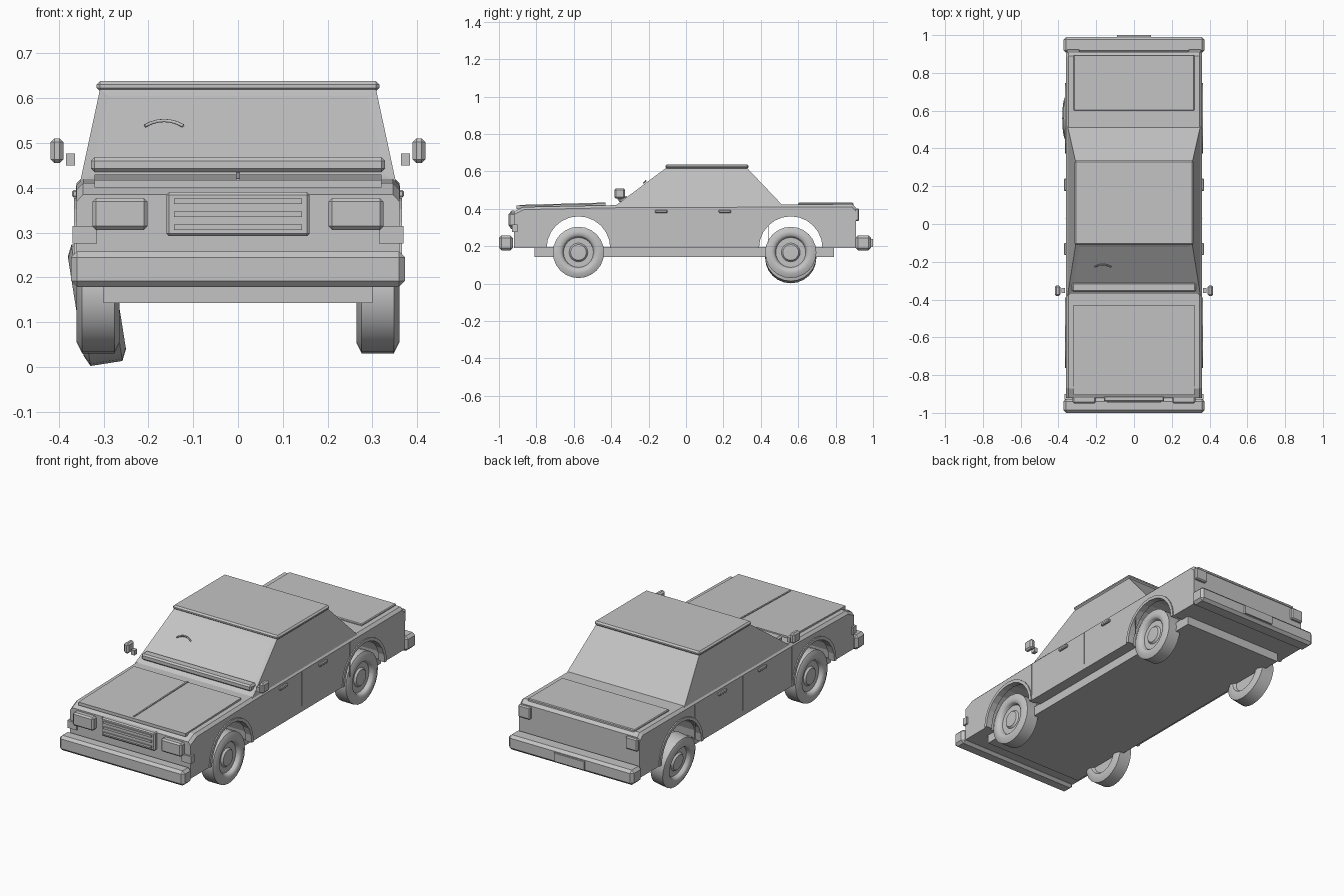
import bpy, bmesh, math
from mathutils import Matrix

cube = bpy.data.objects.get("Cube")
if cube:
    bpy.data.objects.remove(cube, do_unlink=True)

GREY = (0.55, 0.55, 0.55, 1)
mat = bpy.data.materials.new("plain grey")
mat.use_nodes = True
mat.diffuse_color = GREY
mat.node_tree.nodes["Principled BSDF"].inputs["Base Color"].default_value = GREY


def finish(name, bm, smooth=False):
    bmesh.ops.recalc_face_normals(bm, faces=bm.faces)
    me = bpy.data.meshes.new(name)
    bm.to_mesh(me)
    bm.free()
    me.materials.append(mat)
    if smooth:
        me.shade_smooth()
        me.set_sharp_from_angle(angle=math.radians(40))
    ob = bpy.data.objects.new(name, me)
    bpy.context.collection.objects.link(ob)
    return ob


def box(name, x, y, z, bevel=0):
    """Box from (min, max) pairs, optionally with chamfered edges."""
    bm = bmesh.new()
    bmesh.ops.create_cube(bm, size=1)
    for v in bm.verts:
        v.co = [r[0] if c < 0 else r[1] for c, r in zip(v.co, (x, y, z))]
    if bevel:
        bmesh.ops.bevel(bm, geom=bm.edges[:], offset=bevel, segments=1, affect='EDGES')
    return finish(name, bm)


def pair(name, x, y, z, bevel=0):
    box("left_" + name, x, y, z, bevel)
    box("right_" + name, (-x[1], -x[0]), y, z, bevel)


def prism(points, x0, x1):
    """Side outline of (y, z) points extruded across x."""
    bm = bmesh.new()
    face = bm.faces.new([bm.verts.new((x0, y, z)) for y, z in points])
    new = bmesh.ops.extrude_face_region(bm, geom=[face])["geom"]
    bmesh.ops.translate(bm, vec=(x1 - x0, 0, 0),
                        verts=[v for v in new if isinstance(v, bmesh.types.BMVert)])
    return bm


def arc(yc, r, steps=12):
    """Half circle over a wheel, from front to back."""
    return [(yc - r * math.cos(math.pi * i / steps),
             SILL + r * math.sin(math.pi * i / steps)) for i in range(steps + 1)]


SILL, HALF = 0.19, 0.36
FRONT, REAR = -0.575, 0.56

# Lower body with open wheel arches
outline = [(-0.92, SILL)] + arc(FRONT, 0.182) + arc(REAR, 0.182) + [
    (0.91, SILL), (0.91, 0.405), (0.89, 0.425), (-0.37, 0.42), (-0.87, 0.41), (-0.92, 0.385)]
bm = prism(outline, -HALF, HALF)
rim = [e for e in bm.edges if all(v.co.z > 0.38 for v in e.verts)
       and abs(e.verts[0].co.x - e.verts[1].co.x) < 0.01]
bmesh.ops.bevel(bm, geom=rim, offset=0.014, segments=1, affect='EDGES')
finish("body", bm)
box("chassis", (-0.30, 0.30), (-0.81, 0.79), (0.143, 0.195))

# Cabin: a tapered block with outlined glass
bm = bmesh.new()
bmesh.ops.create_cube(bm, size=1)
for v in bm.verts:
    top, back, side = v.co.z > 0, v.co.y > 0, math.copysign(1, v.co.x)
    v.co = (side * (0.308 if top else 0.352),
            (0.325 if back else -0.105) if top else (0.52 if back else -0.38),
            0.62 if top else 0.415)
bm.normal_update()
glass = [f for f in bm.faces if f.normal.y < -0.3]
bmesh.ops.inset_individual(bm, faces=glass, thickness=0.03, depth=-0.002)
finish("cabin", bm)
box("roof", (-0.316, 0.316), (-0.11, 0.335), (0.615, 0.638), 0.008)

# Hood, centre crease, cowl and trunk lid
finish("hood", prism([(-0.905, 0.40), (-0.905, 0.417), (-0.43, 0.429), (-0.43, 0.40)], -0.32, 0.32))
finish("hood_crease", prism([(-0.89, 0.41), (-0.89, 0.421), (-0.43, 0.434), (-0.43, 0.41)],
                            -0.004, 0.004))
box("cowl", (-0.328, 0.328), (-0.36, -0.31), (0.435, 0.468), 0.008)
box("trunk_lid", (-0.32, 0.32), (0.60, 0.895), (0.41, 0.433), 0.004)

# Bumpers and rear plate
box("front_bumper", (-0.373, 0.373), (-1.0, -0.925), (0.178, 0.258), 0.014)
box("rear_bumper", (-0.373, 0.373), (0.905, 0.99), (0.178, 0.258), 0.014)
box("rear_plate", (-0.09, 0.09), (0.985, 1.0), (0.195, 0.24))

# Grille and lamps
box("grille", (-0.16, 0.16), (-0.94, -0.91), (0.292, 0.39), 0.006)
for i in range(3):
    z = 0.312 + 0.029 * i
    box(f"grille_slat_{i + 1}", (-0.143, 0.143), (-0.946, -0.93), (z - 0.006, z + 0.006))
pair("headlight", (0.202, 0.325), (-0.95, -0.91), (0.306, 0.377), 0.008)
pair("turn_signal", (0.315, 0.369), (-0.93, -0.90), (0.275, 0.315))
pair("taillight", (0.285, 0.357), (0.89, 0.926), (0.335, 0.402), 0.006)

# Mirrors, handles and door seams
pair("mirror", (0.39, 0.418), (-0.382, -0.325), (0.455, 0.51), 0.008)
pair("mirror_arm", (0.364, 0.384), (-0.365, -0.34), (0.45, 0.476))
for where, y in (("front", -0.165), ("rear", 0.175)):
    pair(where + "_handle", (0.355, 0.371), (y, y + 0.065), (0.378, 0.395), 0.004)
for i, y in enumerate((-0.39, 0.03, 0.44)):
    pair(f"door_seam_{i + 1}", (0.356, 0.362), (y - 0.002, y + 0.002), (0.22, 0.405))

# Wheel arch lips
for where, yc in (("front", FRONT), ("rear", REAR)):
    ring = arc(yc, 0.187) + arc(yc, 0.17)[::-1]
    for side, x in (("left", 1), ("right", -1)):
        finish(f"{side}_{where}_arch_lip", prism(ring, x * 0.33, x * 0.366))


def wheel(name, side, y, z=0.167, x=0.312, tilt=0):
    """Tyre and dished hub spun around the axle."""
    profile = [(-0.03, 0), (-0.03, 0.08), (-0.044, 0.09), (-0.048, 0.112), (-0.036, 0.137),
               (0.036, 0.137), (0.048, 0.112), (0.044, 0.092), (0.038, 0.085), (0.022, 0.08),
               (0.022, 0.05), (0.032, 0.042), (0.034, 0)]
    bm = bmesh.new()
    vs = [bm.verts.new((a, 0, r)) for a, r in profile]
    es = [bm.edges.new(p) for p in zip(vs, vs[1:])]
    bmesh.ops.spin(bm, geom=vs + es, cent=(0, 0, 0), axis=(1, 0, 0),
                   angle=math.tau, steps=24, use_merge=True)
    bmesh.ops.remove_doubles(bm, verts=bm.verts, dist=0.0005)
    ob = finish(name, bm, True)
    turn = 0 if side > 0 else math.pi
    ob.matrix_world = (Matrix.Translation((side * x, y, z))
                       @ Matrix.Rotation(math.radians(tilt), 4, 'Y')
                       @ Matrix.Rotation(turn, 4, 'Z'))


wheel("left_front_wheel", 1, FRONT)
wheel("right_front_wheel", -1, FRONT)
wheel("left_rear_wheel", 1, REAR)
# This wheel hangs loose, leaning outward at the top
wheel("right_rear_wheel", -1, REAR, 0.143, 0.315, -9)

# Steering wheel rim showing through the windshield
curve = bpy.data.curves.new("steering_wheel_rim", 'CURVE')
curve.dimensions = '3D'
curve.bevel_depth = 0.004
curve.bevel_resolution = 1
curve.materials.append(mat)
spline = curve.splines.new('POLY')
spline.points.add(6)
for i, p in enumerate(spline.points):
    t = i / 3 - 1
    p.co = (-0.165 + 0.043 * t, -0.215 - 0.012 * t * t, 0.55 - 0.012 * t * t, 1)
bpy.context.collection.objects.link(bpy.data.objects.new("steering_wheel_rim", curve))
